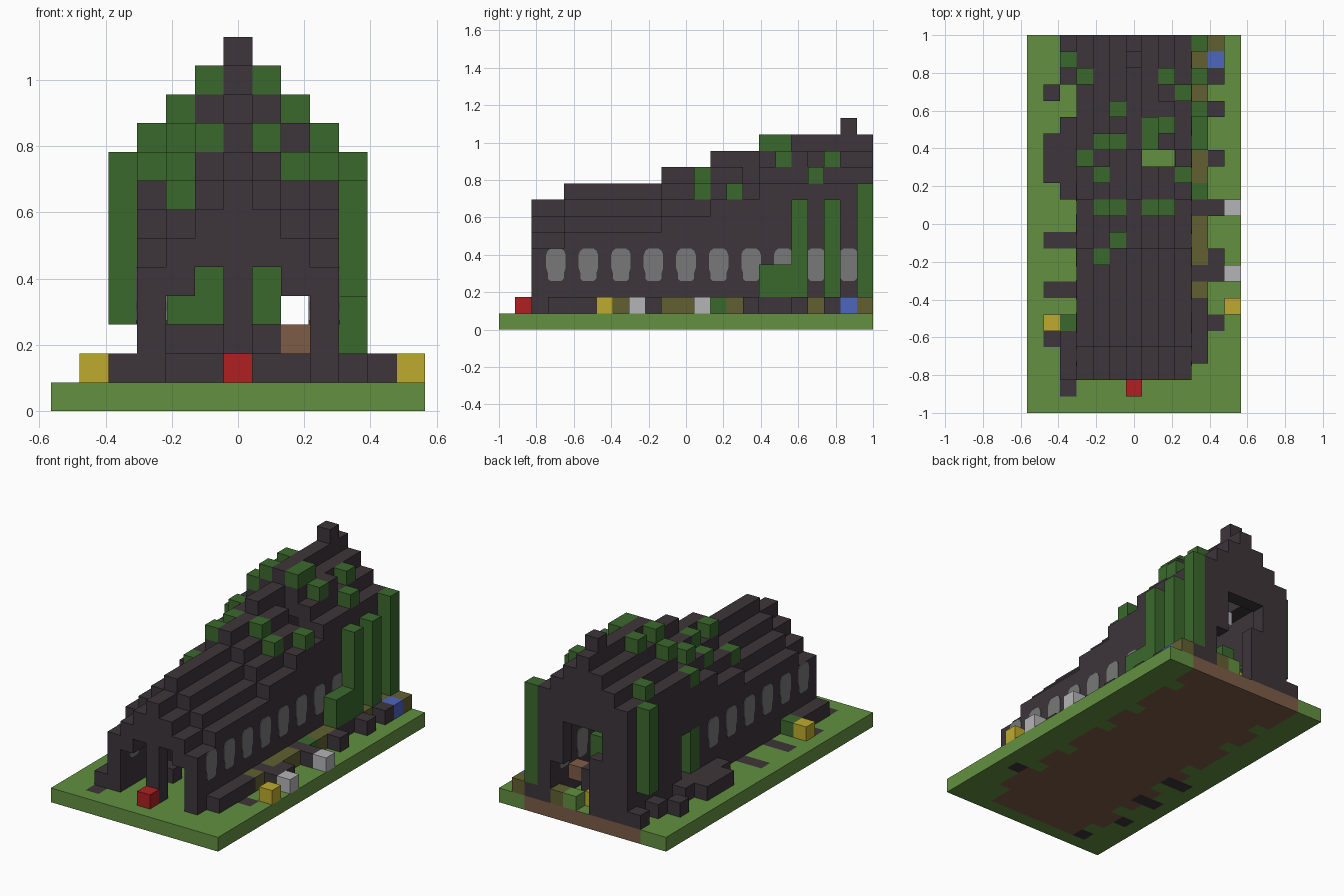
import bpy, bmesh
from mathutils import Vector

cube = bpy.data.objects.get("Cube")
if cube:
    bpy.data.objects.remove(cube, do_unlink=True)

NX, NY = 13, 23
U = 2 / NY


def material(name, code):
    def linear(v):
        return v / 12.92 if v < 0.04 else ((v + 0.055) / 1.055) ** 2.4
    col = [linear(v / 255) for v in bytes.fromhex(code)] + [1]
    m = bpy.data.materials.new(name)
    m.use_nodes = True
    m.diffuse_color = col
    m.node_tree.nodes["Principled BSDF"].inputs["Base Color"].default_value = col
    return m


STONE = material("dark stone", "3d353a")
GRASS = material("grass green", "629040")
VINE = material("vine green", "3b692d")
EARTH = material("earth brown", "7d5c46")
OLIVE = material("olive plant", "626032")
RED = material("flower red", "b02022")
YELLOW = material("flower yellow", "bfab2e")
WHITE = material("pale grey", "b5b5b8")
BLUE = material("flower blue", "4d66be")
GLASS = material("window grey", "777977")


def link(name, bm, *mats):
    me = bpy.data.meshes.new(name)
    bm.to_mesh(me)
    bm.free()
    for m in mats:
        me.materials.append(m)
    ob = bpy.data.objects.new(name, me)
    bpy.context.collection.objects.link(ob)
    return ob


def blocks(name, cells, *mats, top=0):
    """Outer skin of a set of grid cells; upward faces use material slot top."""
    bm = bmesh.new()
    cells = set(cells)
    for c in cells:
        mid = Vector(((c[0] - NX // 2) * U, (c[1] - NY // 2) * U, (c[2] + 0.5) * U))
        for axis in range(3):
            for s in (-1, 1):
                near = list(c)
                near[axis] += s
                if tuple(near) in cells:
                    continue
                n, a, b = Vector(), Vector(), Vector()
                n[axis] = s
                a[(axis + 1) % 3] = 1
                b = n.cross(a)
                f = bm.faces.new([bm.verts.new(mid + (n + i * a + j * b) * U / 2)
                                  for i, j in ((-1, -1), (1, -1), (1, 1), (-1, 1))])
                f.material_index = top if n.z > 0 else 0
    bmesh.ops.remove_doubles(bm, verts=bm.verts, dist=U / 50)
    return link(name, bm, *mats)


def column(x, y, lo, hi):
    return [(x, y, z) for z in range(lo, hi + 1)]


# Strips of ground cover beside the walls, one letter per row, front to back
STRIPS = {
    1: "....fy.f..f...ddd..d...",
    2: ".fdddg.f..f..ddddd..d.d",
    10: "...ddddodooodgoodddodod",
    11: ".....f..dd..d..d..d.dbo",
    12: "......y.w...w..........",
}


def cover(letter, z=1):
    return [(x, y, z) for x, row in STRIPS.items() for y, ch in enumerate(row) if ch == letter]


# Ground slab with earth beneath the building
paving = set(cover("f", 0))
earth = {(x, y, 0) for x in range(3, 10) for y in range(1, NY)}
earth |= {(x, y, 0) for x in (2, 10) for y in range(3, NY) if (y * 5 + x) % 7 < 5 or y == 22}
earth -= paving
ground = {(x, y, 0) for x in range(NX) for y in range(NY)} - earth - paving
blocks("ground", ground, GRASS)
blocks("earth_floor", earth, EARTH, GRASS, top=1)
blocks("paving", paving, STONE)


# Ruined roof and walls: the ridge climbs in stages toward the back
def ridge(y):
    return 8 + sum(y >= step for step in (4, 10, 13, 16))


def roof(x, y):
    return ridge(y) - abs(x - 6)


holes = {(7, 15), (8, 15)}
shell = set()
for y in range(2, NY):
    for x in range(3, 10):
        h = roof(x, y)
        if (x, y) not in holes:
            shell.update(column(x, y, 1 if x in (3, 9) else h - 2, h - 1))
# Front porch posts
shell.update(column(6, 2, 1, 7))
# Back gable, with a tall broken opening
for x in range(4, 9):
    shell.update(column(x, 22, 1 if x == 4 else 7, roof(x, 22) - 1))
shell.update(column(5, 22, 1, 4))
shell.update(column(8, 22, 4, 7))
# Breach in the left wall, finial and loose roof stone
for y in (15, 16):
    shell.difference_update(column(3, y, 2, 4))
shell.update({(6, 21, 12), (8, 18, 10)})

# Window openings and panes on both long walls
sites = [(9, y) for y in range(3, NY, 2)] + [(3, y) for y in range(3, 14, 2)]
blocks("walls_and_roof", shell, STONE)
bm = bmesh.new()
half = [(0.35, 0), (0.5, 0.15), (0.5, 0.5), (0.6, 0.8), (0.6, 1.6), (0.5, 1.85), (0.3, 2)]
outline = half + [(-a, b) for a, b in reversed(half)]
for x, y in sites:
    for s in (-1, 1):
        px = (x - 6 + s * 0.5) * U
        ends = []
        for off in (0, s * 0.004):
            ends.append([bm.verts.new((px + off, (y - 11 + a) * U, (3 + b) * U)) for a, b in outline])
        bm.faces.new(ends[0])
        bm.faces.new(ends[1])
        for i in range(len(outline)):
            bm.faces.new((ends[0][i - 1], ends[0][i], ends[1][i], ends[1][i - 1]))
bmesh.ops.recalc_face_normals(bm, faces=bm.faces)
link("window_panes", bm, GLASS)

# Rubble outside, pews and altar inside
rubble = cover("d")
blocks("rubble", rubble, STONE)
pews = [(x, y, 1) for y in (5, 9, 13, 17) for x in (4, 5, 7, 8)]
altar = [(x, 20, z) for x in (4, 5, 7) for z in (1, 2)]
blocks("pews_and_altar", pews + altar, STONE)
blocks("wooden_chest", [(8, 20, 2)], EARTH)
blocks("hanging_lamp", [(6, 20, 6)], WHITE)

# Leaf clumps resting on the roof
clumps = {3: (15, 20), 4: (9, 12, 14, 16), 5: (10, 12, 16, 18),
          7: (12, 16, 17), 8: (12, 17, 20), 9: (14, 19)}
blocks("roof_leaves", [(x, y, roof(x, y)) for x, ys in clumps.items() for y in ys], VINE)

# Climbing vines on the walls and inside
vines = column(2, 21, 3, 8) + column(10, 22, 2, 8)
for y, hi in ((16, 3), (17, 3), (18, 7), (20, 7)):
    vines += column(10, y, 2, hi)
blocks("wall_vines", vines, VINE)
inner = [(4, 19, 3)] + column(5, 19, 3, 4) + column(7, 19, 3, 4) + column(3, 15, 2, 4)
blocks("inner_vines", inner, VINE)

# Plants and flowers
blocks("low_bushes", cover("g"), VINE)
blocks("olive_plants", cover("o") + [(8, 22, 1)], OLIVE)
blocks("grass_tuft", [(7, 22, 1)], GRASS)
blocks("red_flower", [(6, 1, 1)], RED)
blocks("yellow_flowers", cover("y") + [(6, 21, 1)], YELLOW)
blocks("white_flowers", cover("w"), WHITE)
blocks("blue_flower", cover("b"), BLUE)
